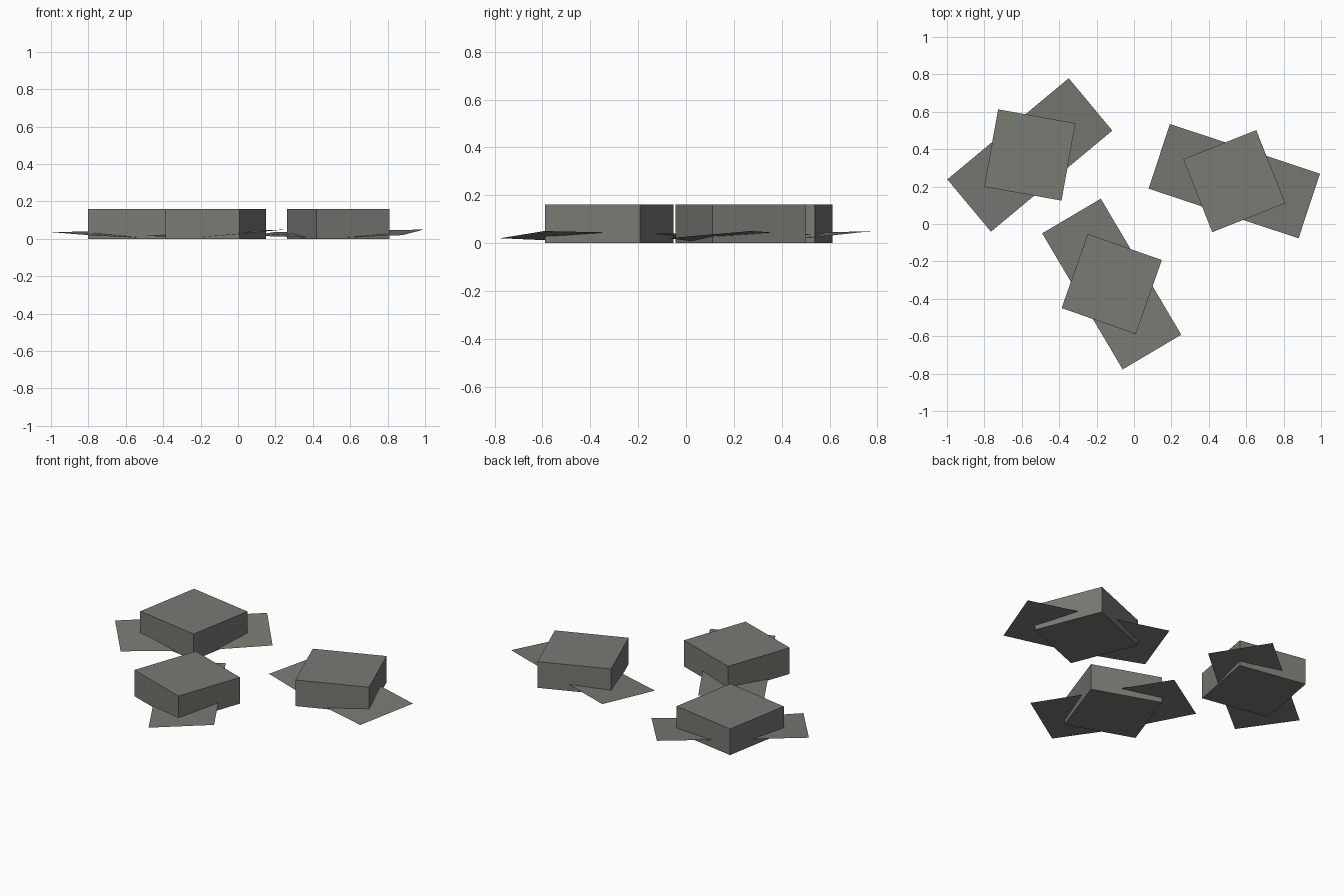
import bpy
import bmesh
import math
from mathutils import Matrix

if "Cube" in bpy.data.objects:
    bpy.data.objects.remove(bpy.data.objects["Cube"])

slate = bpy.data.materials.new("slate_grey")
slate.diffuse_color = (0.19, 0.196, 0.172, 1)
slate.use_nodes = True
slate.node_tree.nodes["Principled BSDF"].inputs["Base Color"].default_value = slate.diffuse_color


def add_object(name, bm, x, y, angle):
    mesh = bpy.data.meshes.new(name)
    bm.to_mesh(mesh)
    bm.free()
    mesh.materials.append(slate)
    obj = bpy.data.objects.new(name, mesh)
    obj.location = (x, y, 0)
    obj.rotation_euler.z = math.radians(angle)
    bpy.context.collection.objects.link(obj)


# Square slab standing on the ground
def add_slab(name, x, y, angle, side=0.42, height=0.16):
    bm = bmesh.new()
    bmesh.ops.create_cube(bm, size=1, matrix=Matrix.Translation((0, 0, height / 2))
                          @ Matrix.Diagonal((side, side, height, 1)))
    add_object(name, bm, x, y, angle)


# Thin sheet through the slab, tilted sideways and slightly bent in the middle
def add_sheet(name, x, y, angle, length=0.845, width=0.364):
    bm = bmesh.new()
    rows = []
    for along, low, high in ((-0.5, 0.017, 0.036), (0, 0.004, 0.042), (0.5, 0.02, 0.05)):
        rows.append((bm.verts.new((along * length, -width / 2, low)),
                     bm.verts.new((along * length, width / 2, high))))
    for a, b in zip(rows, rows[1:]):
        bm.faces.new((a[0], b[0], b[1], a[1]))
    add_object(name, bm, x, y, angle)


# Three identical groups, each turned differently
for i, (x, y, angle) in enumerate(((-0.557, 0.369, 39.8),
                                   (0.536, 0.229, -18.3),
                                   (-0.119, -0.321, -59.4)), 1):
    add_slab(f"slab_{i}", x, y, angle + 40)
    add_sheet(f"sheet_{i}", x, y, angle)
